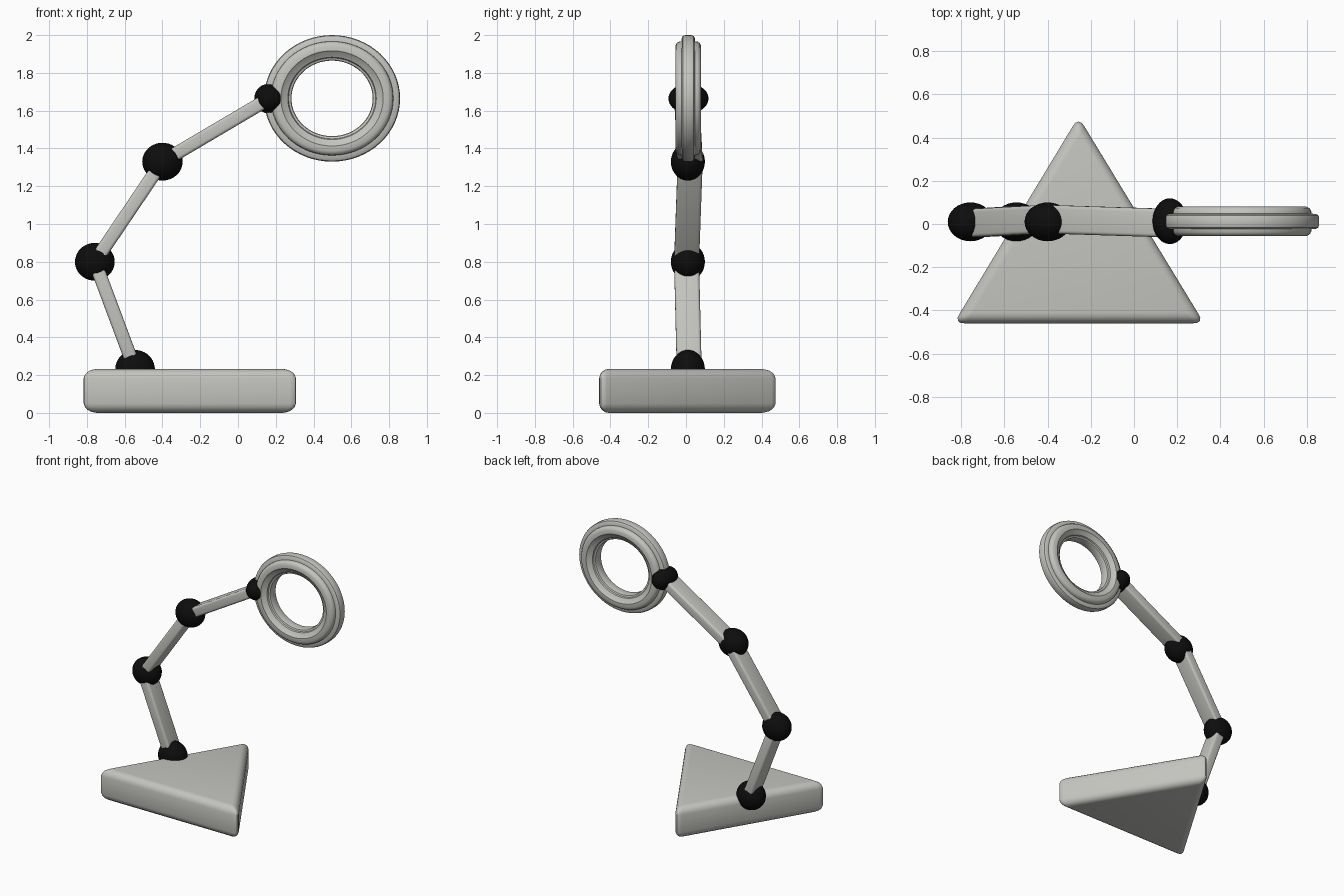
import bpy, bmesh, math
from mathutils import Vector, Matrix

cube = bpy.data.objects.get("Cube")
if cube:
    bpy.data.objects.remove(cube, do_unlink=True)


def make_material(name, color):
    mat = bpy.data.materials.new(name)
    mat.use_nodes = True
    mat.diffuse_color = color
    node = next(n for n in mat.node_tree.nodes if n.type == 'BSDF_PRINCIPLED')
    node.inputs["Base Color"].default_value = color
    return mat


metal = make_material("light grey metal", (0.55, 0.55, 0.52, 1))
black = make_material("black rubber", (0.004, 0.004, 0.004, 1))


def finish(name, bm, mat, bevel=0, angle=35):
    """Turn a bmesh into a shaded object, with optional rounded edges."""
    bmesh.ops.recalc_face_normals(bm, faces=bm.faces)
    mesh = bpy.data.meshes.new(name)
    bm.to_mesh(mesh)
    bm.free()
    mesh.materials.append(mat)
    obj = bpy.data.objects.new(name, mesh)
    bpy.context.collection.objects.link(obj)
    bpy.ops.object.select_all(action='DESELECT')
    obj.select_set(True)
    bpy.context.view_layer.objects.active = obj
    if bevel:
        mod = obj.modifiers.new("rounded edges", 'BEVEL')
        mod.width = bevel
        mod.segments = 4
        mod.limit_method = 'ANGLE'
        bpy.ops.object.modifier_apply(modifier=mod.name)
    bpy.ops.object.shade_smooth_by_angle(angle=math.radians(angle))
    return obj


# Triangular base slab
bm = bmesh.new()
corners = [(-0.835, -0.46), (0.325, -0.46), (-0.257, 0.497)]
face = bm.faces.new([bm.verts.new((x, y, 0)) for x, y in corners])
top = bmesh.ops.extrude_face_region(bm, geom=[face])["geom"]
bmesh.ops.translate(bm, vec=(0, 0, 0.233),
                    verts=[v for v in top if isinstance(v, bmesh.types.BMVert)])
finish("base", bm, metal, bevel=0.05)

# Ball joints: centre and radii
joints = {
    "base_joint": ((-0.545, 0.01, 0.23), (0.105, 0.09, 0.103)),
    "lower_joint": ((-0.758, 0.01, 0.80), (0.105, 0.09, 0.10)),
    "upper_joint": ((-0.40, 0.01, 1.33), (0.107, 0.09, 0.10)),
    "head_joint": ((0.166, 0.013, 1.664), (0.08, 0.106, 0.079)),
}
for name, (centre, radii) in joints.items():
    bm = bmesh.new()
    bmesh.ops.create_uvsphere(bm, u_segments=32, v_segments=20, radius=1)
    bmesh.ops.transform(bm, verts=bm.verts,
                        matrix=Matrix.Translation(centre) @ Matrix.Diagonal((*radii, 1)))
    finish(name, bm, black)


def arm(name, start, end):
    """Flat rounded bar between two joints, broad across y."""
    a, b = Vector(start), Vector(end)
    z = (b - a).normalized()
    x = Vector((0, 1, 0)).cross(z).normalized()
    y = z.cross(x)
    turn = Matrix((x, y, z)).transposed().to_4x4()
    size = Matrix.Diagonal((0.072, 0.132, (b - a).length, 1))
    bm = bmesh.new()
    bmesh.ops.create_cube(bm, size=1)
    bmesh.ops.transform(bm, verts=bm.verts,
                        matrix=Matrix.Translation((a + b) / 2) @ turn @ size)
    finish(name, bm, metal, bevel=0.016)


# Three arm bars, swaying slightly from joint to joint
sway = [0.017, 0.003, 0.022, 0.004]
points = [(c[0], s, c[2]) for (c, r), s in zip(joints.values(), sway)]
for i, name in enumerate(["lower_arm", "middle_arm", "upper_arm"]):
    arm(name, points[i], points[i + 1])

# Ring head: half profile (radius, depth) mirrored front to back, then spun
half = [(0.335, 0.016), (0.331, 0.028), (0.322, 0.034), (0.302, 0.036),
        (0.300, 0.050), (0.293, 0.061), (0.280, 0.068), (0.252, 0.068),
        (0.246, 0.062), (0.218, 0.046), (0.214, 0.036), (0.203, 0.032),
        (0.200, 0.026)]
profile = half + [(r, -d) for r, d in reversed(half)]
bm = bmesh.new()
verts = [bm.verts.new((r, d, 0)) for r, d in profile]
edges = [bm.edges.new((v, verts[i - 1])) for i, v in enumerate(verts)]
bmesh.ops.spin(bm, geom=verts + edges, cent=(0, 0, 0), axis=(0, 1, 0),
               angle=math.tau, steps=64, use_duplicate=False)
bmesh.ops.remove_doubles(bm, verts=bm.verts, dist=0.0005)
bmesh.ops.transform(bm, verts=bm.verts,
                    matrix=Matrix.Translation((0.498, 0.012, 1.665)) @ Matrix.Diagonal((1.075, 1, 1, 1)))
finish("ring_head", bm, metal)
